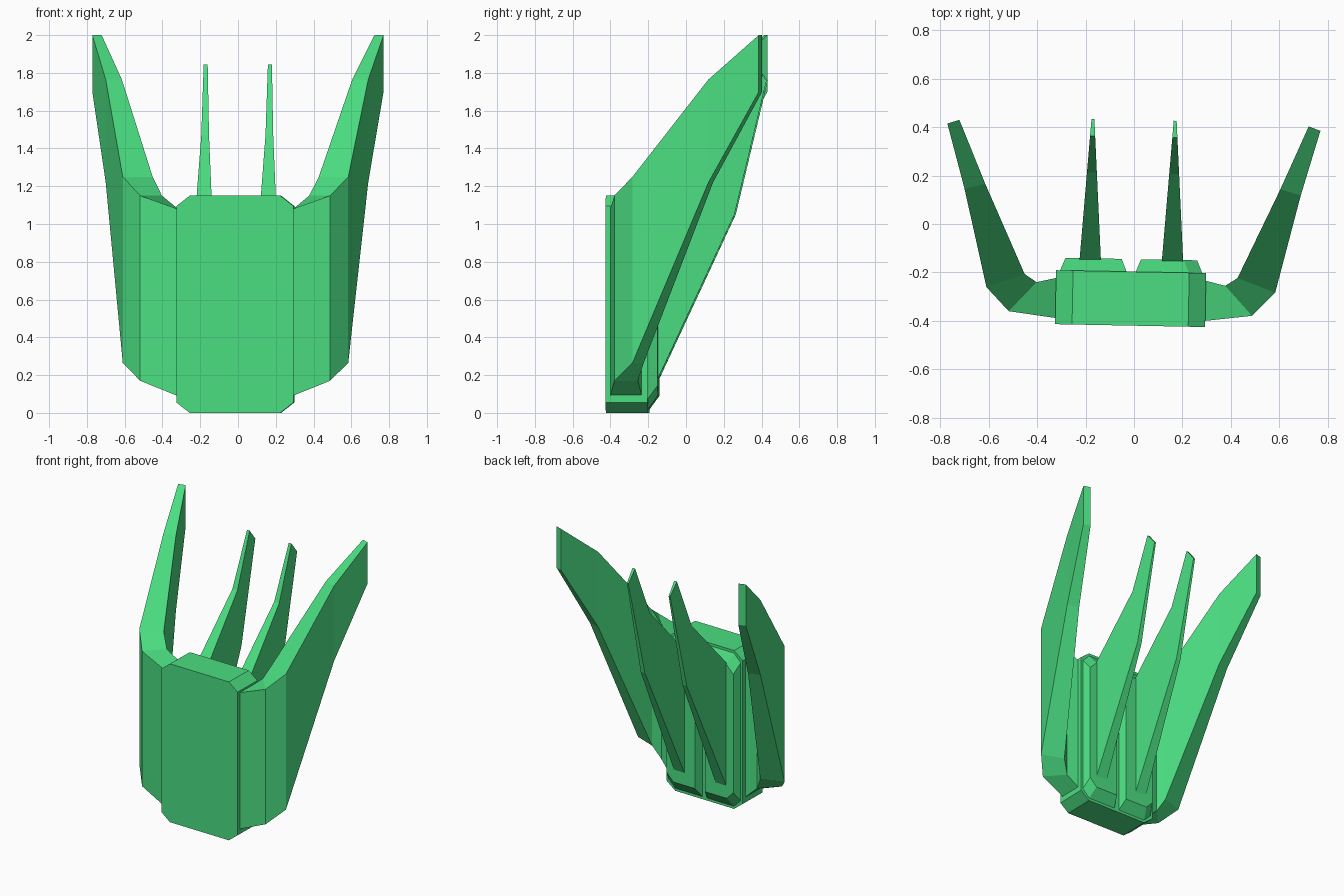
import bpy, bmesh, math

if "Cube" in bpy.data.objects:
    bpy.data.objects.remove(bpy.data.objects["Cube"])

green = bpy.data.materials.new("green")
green.diffuse_color = (0.07, 0.73, 0.22, 1)
green.use_nodes = True
green.node_tree.nodes["Principled BSDF"].inputs["Base Color"].default_value = green.diffuse_color


def loft(name, rings):
    """Skin a list of equal-length rings, cap both ends and mirror across x."""
    bm = bmesh.new()
    loops = [[bm.verts.new(p) for p in ring] for ring in rings]
    n = len(loops[0])
    for a, b in zip(loops, loops[1:]):
        for i in range(n):
            j = (i + 1) % n
            bm.faces.new((a[i], a[j], b[j], b[i]))
    bm.faces.new(loops[0])
    bm.faces.new(loops[-1])
    bmesh.ops.recalc_face_normals(bm, faces=bm.faces)
    mesh = bpy.data.meshes.new(name)
    bm.to_mesh(mesh)
    bm.free()
    mesh.materials.append(green)
    ob = bpy.data.objects.new(name, mesh)
    bpy.context.collection.objects.link(ob)
    # the whole model is turned very slightly about z
    ob.location.x = -0.008
    ob.rotation_euler.z = math.radians(-1.1)
    return ob


def mirror(ob):
    ob.modifiers.new("mirror", 'MIRROR').use_mirror_merge = False


# Body: octagonal slab
def octagon(y):
    w, cx, cz, h = 0.31, 0.07, 0.055, 1.15
    return [(-w + cx, y, 0), (w - cx, y, 0), (w, y, cz), (w, y, h - cz),
            (w - cx, y, h), (-w + cx, y, h), (-w, y, h - cz), (-w, y, cz)]


loft("body", [octagon(-0.42), octagon(-0.197)])


# Back panels: tapered plates with cut outer corners
def panel(x0, x1, z0, z1, y, c=0.055):
    return [(x0, y, z0), (x1 - c, y, z0), (x1, y, z0 + c),
            (x1, y, z1 - c), (x1 - c, y, z1), (x0, y, z1)]


mirror(loft("back_panel", [panel(0.018, 0.295, 0.015, 1.135, -0.2),
                           panel(0.04, 0.272, 0.09, 1.06, -0.145)]))

# Side wings: outer xy, inner xy, bottom z, top z per section
sections = [((0.305, -0.395), (0.305, -0.228), 0.09, 1.08),
            ((0.503, -0.370), (0.39, -0.248), 0.17, 1.15),
            ((0.597, -0.272), (0.44, -0.215), 0.265, 1.25),
            ((0.695, 0.132), (0.61, 0.155), 1.22, 1.765),
            ((0.771, 0.400), (0.722, 0.417), 1.70, 2.0)]
mirror(loft("side_wing", [[(*o, b), (*i, b), (*i, t), (*o, t)]
                          for o, i, b, t in sections]))

# Back fins: bent blades thinning toward the tip
profile = [(-0.15, 0.17), (0.26, 1.05), (0.43, 1.76),
           (0.36, 1.845), (0.21, 1.47), (-0.15, 1.07)]


def fin_side(s):
    return [(0.17 + s * (0.044 - 0.038 * (y + 0.15) / 0.58), y, z)
            for y, z in profile]


mirror(loft("back_fin", [fin_side(-1), fin_side(1)]))
